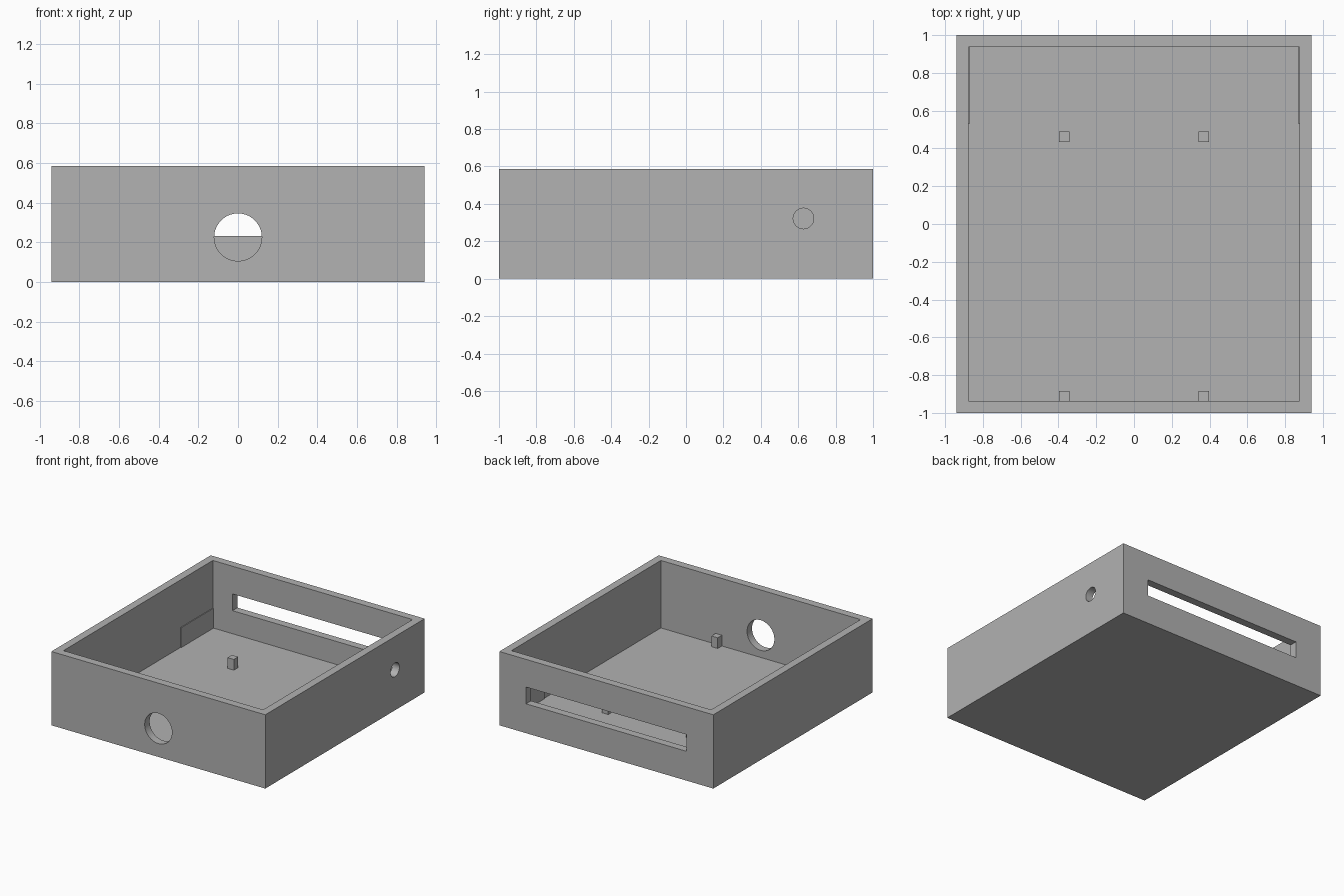
import bpy
import math

old = bpy.data.objects.get("Cube")
if old:
    bpy.data.objects.remove(old, do_unlink=True)

# Single flat colour
grey = bpy.data.materials.new("plain grey")
grey.use_nodes = True
colour = (0.445, 0.445, 0.445, 1)
grey.diffuse_color = colour
grey.node_tree.nodes["Principled BSDF"].inputs["Base Color"].default_value = colour

WIDTH, LENGTH, HEIGHT = 1.88, 2.0, 0.586
WALL, FLOOR = 0.0625, 0.05
INNER_X, INNER_Y = WIDTH / 2 - WALL, LENGTH / 2 - WALL


def box(name, x, y, z):
    """Box spanning the (low, high) pairs x, y and z."""
    spans = (x, y, z)
    bpy.ops.mesh.primitive_cube_add(size=1, location=[(a + b) / 2 for a, b in spans])
    ob = bpy.context.object
    ob.name = name
    ob.scale = [b - a for a, b in spans]
    bpy.ops.object.transform_apply(location=True, rotation=True, scale=True)
    ob.data.materials.append(grey)
    return ob


def drill(name, radius, location, rotation):
    """Round cutter that passes through one wall."""
    bpy.ops.mesh.primitive_cylinder_add(vertices=64, radius=radius, depth=WALL * 3,
                                        location=location, rotation=rotation)
    ob = bpy.context.object
    ob.name = name
    ob.data.materials.append(grey)
    return ob


# Open tray with its cavity and wall openings cut out
tray = box("tray", (-WIDTH / 2, WIDTH / 2), (-LENGTH / 2, LENGTH / 2), (0, HEIGHT))
cutters = [
    box("cavity_cutter", (-INNER_X, INNER_X), (-INNER_Y, INNER_Y), (FLOOR, HEIGHT + 0.2)),
    box("back_slot_cutter", (-0.705, 0.705), (INNER_Y - 0.1, 1.1), (0.233, 0.366)),
    drill("front_hole_cutter", 0.12, (0, -LENGTH / 2 + WALL / 2, 0.226), (math.pi / 2, 0, 0)),
    drill("side_hole_cutter", 0.055, (WIDTH / 2 - WALL / 2, 0.628, 0.322), (0, math.pi / 2, 0)),
]
for cutter in cutters:
    cutter.hide_render = True
    mod = tray.modifiers.new(cutter.name, 'BOOLEAN')
    mod.operation = 'DIFFERENCE'
    mod.solver = 'EXACT'
    mod.object = cutter

bpy.ops.object.select_all(action='DESELECT')
tray.select_set(True)
bpy.context.view_layer.objects.active = tray
for mod in list(tray.modifiers):
    bpy.ops.object.modifier_apply(modifier=mod.name)
for cutter in cutters:
    bpy.data.objects.remove(cutter, do_unlink=True)
bpy.ops.object.shade_smooth_by_angle(angle=math.radians(30))

# Mirrored fittings: support posts and thin raised pads on the side walls
for side, label in ((-1, "right"), (1, "left")):
    px = sorted((side * 0.341, side * 0.396))
    box(label + "_back_post", px, (0.434, 0.489), (FLOOR - 0.01, 0.135))
    box(label + "_front_post", px, (-INNER_Y - 0.004, -0.885), (FLOOR - 0.01, 0.135))
    pad_x = sorted((side * (INNER_X + 0.01), side * (INNER_X - 0.006)))
    box(label + "_wall_pad", pad_x, (0.53, INNER_Y + 0.01), (FLOOR - 0.01, 0.208))
